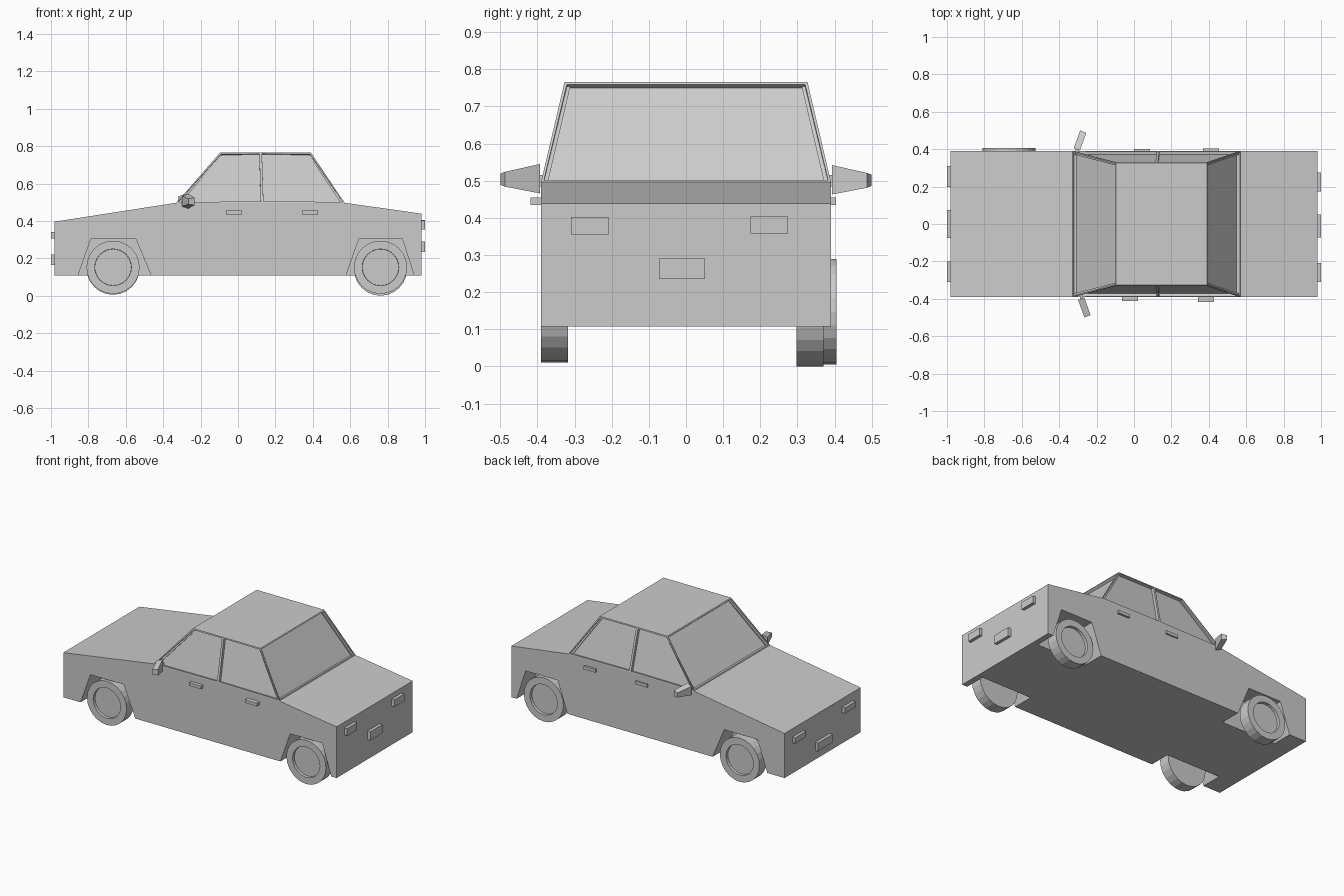
import bpy, bmesh, math
from mathutils import Vector

if "Cube" in bpy.data.objects:
    bpy.data.objects.remove(bpy.data.objects["Cube"])


def finish(bm, name):
    bmesh.ops.recalc_face_normals(bm, faces=bm.faces[:])
    mesh = bpy.data.meshes.new(name)
    bm.to_mesh(mesh)
    bm.free()
    ob = bpy.data.objects.new(name, mesh)
    bpy.context.collection.objects.link(ob)
    return ob


def prism(name, profile, y0, y1):
    """Extrude an x-z profile from y0 to y1."""
    bm = bmesh.new()
    face = bm.faces.new([bm.verts.new((x, y0, z)) for x, z in profile])
    ext = bmesh.ops.extrude_face_region(bm, geom=[face])["geom"]
    bm.faces.new([v for v in reversed(face.verts)]) if not face.is_valid else None
    bmesh.ops.translate(bm, vec=(0, y1 - y0, 0),
                        verts=[g for g in ext if isinstance(g, bmesh.types.BMVert)])
    return finish(bm, name)


def box(name, x0, x1, y0, y1, z0, z1):
    return prism(name, [(x0, z0), (x1, z0), (x1, z1), (x0, z1)], y0, y1)


def loft(bm, a, b, cap_start=True):
    """Join two four-point rings into a tapered block."""
    va, vb = [bm.verts.new(p) for p in a], [bm.verts.new(p) for p in b]
    for i in range(4):
        j = (i + 1) % 4
        bm.faces.new((va[i], va[j], vb[j], vb[i]))
    bm.faces.new(vb)
    if cap_start:
        bm.faces.new(va[::-1])


# Lower body with trapezoid wheel arches cut into both sides
body = prism("body", [(-0.98, 0.107), (0.98, 0.107), (0.98, 0.439), (0.57, 0.497),
                      (-0.33, 0.497), (-0.98, 0.396)], -0.39, 0.39)
arches = {"front": [(-0.876, 0.05), (-0.786, 0.305), (-0.547, 0.305), (-0.44, 0.05)],
          "rear": [(0.557, 0.05), (0.647, 0.305), (0.878, 0.305), (0.96, 0.05)]}
for end, profile in arches.items():
    for side, y0, y1 in (("right", -0.5, -0.25), ("left", 0.25, 0.5)):
        cutter = prism(f"{end}_{side}_arch_cutter", profile, y0, y1)
        cutter.hide_render = True
        cutter.hide_set(True)
        mod = body.modifiers.new("arch", "BOOLEAN")
        mod.operation, mod.solver, mod.object = "DIFFERENCE", "EXACT", cutter

# Cabin: tapered block with recessed windows, sides split at the door pillar
bm = bmesh.new()
loft(bm,
     [(-0.33, -0.39, 0.497), (0.57, -0.39, 0.497), (0.57, 0.39, 0.497), (-0.33, 0.39, 0.497)],
     [(-0.095, -0.327, 0.766), (0.39, -0.327, 0.766), (0.39, 0.327, 0.766), (-0.095, 0.327, 0.766)],
     cap_start=False)
bm.normal_update()
sides = [f for f in bm.faces if abs(f.normal.y) > 0.5]
edges = {e for f in sides for e in f.edges}
bmesh.ops.bisect_plane(bm, geom=sides + list(edges), plane_co=(0.125, 0, 0.63),
                       plane_no=Vector((1, 0, 0.03)))
bm.normal_update()
windows = [f for f in bm.faces if f.normal.z < 0.9]
bmesh.ops.inset_individual(bm, faces=windows, thickness=0.01, depth=0)
bmesh.ops.inset_individual(bm, faces=windows, thickness=0.0004, depth=-0.018)
finish(bm, "cabin")


# Wheels with a recessed hub on the outer face
def wheel(name, x, y_out, z, radius):
    side = 1 if y_out > 0 else -1
    width = 0.073
    bm = bmesh.new()
    bmesh.ops.create_cone(bm, cap_ends=True, segments=24, radius1=radius,
                          radius2=radius, depth=width)
    bm.normal_update()
    outer = [f for f in bm.faces if f.normal.z > 0.9]
    bmesh.ops.inset_individual(bm, faces=outer, thickness=0.044, depth=0)
    bmesh.ops.inset_individual(bm, faces=outer, thickness=0.001, depth=-0.018)
    ob = finish(bm, name)
    ob.rotation_euler = (-side * math.pi / 2, 0, 0)
    ob.location = (x, y_out - side * width / 2, z)


wheel("front_right_wheel", -0.668, -0.39, 0.152, 0.142)
wheel("rear_right_wheel", 0.762, -0.39, 0.152, 0.142)
wheel("front_left_wheel", -0.668, 0.405, 0.147, 0.142)
wheel("rear_left_wheel", 0.762, 0.37, 0.142, 0.142)

# Wing mirrors: slanted blocks narrowing outwards, on a short stalk
for side, s, dx, dz in (("left", 1, 0.0, -0.003), ("right", -1, 0.023, 0.0)):
    def ring(x, y, z0, z1, slim):
        a, b = (x + dx, s * y), (x + 0.033 + dx, s * (y - 0.013))
        return [(*a, z0 + dz + slim), (*b, z0 + dz), (*b, z1 + dz), (*a, z1 + dz - slim)]
    bm = bmesh.new()
    loft(bm, ring(-0.322, 0.406, 0.466, 0.545, 0.012), ring(-0.288, 0.5, 0.484, 0.524, 0.005))
    finish(bm, side + "_mirror")
    y0, y1 = sorted((s * 0.37, s * 0.41))
    box(side + "_mirror_stalk", -0.312 + dx, -0.295 + dx, y0, y1, 0.485, 0.515)

# Door handles
for name, x, y0, y1 in (("front_right", -0.064, -0.412, -0.38), ("rear_right", 0.342, -0.418, -0.38),
                        ("front_left", 0.0, 0.38, 0.4), ("rear_left", 0.368, 0.38, 0.404)):
    box(name + "_handle", x, x + 0.086, y0, y1, 0.435, 0.455)

# Lights and plates at both ends
for name, y0, y1, z0, z1 in (("right_light", -0.31, -0.2, 0.305, 0.342),
                             ("left_light", 0.197, 0.31, 0.305, 0.342),
                             ("plate", -0.075, 0.075, 0.165, 0.22)):
    box("front_" + name, -1.0, -0.97, y0, y1, z0, z1)
for name, y0, y1, z0, z1 in (("right_light", -0.31, -0.208, 0.355, 0.402),
                             ("left_light", 0.173, 0.275, 0.358, 0.404),
                             ("plate", -0.073, 0.051, 0.235, 0.291)):
    box("rear_" + name, 0.97, 1.0, y0, y1, z0, z1)
